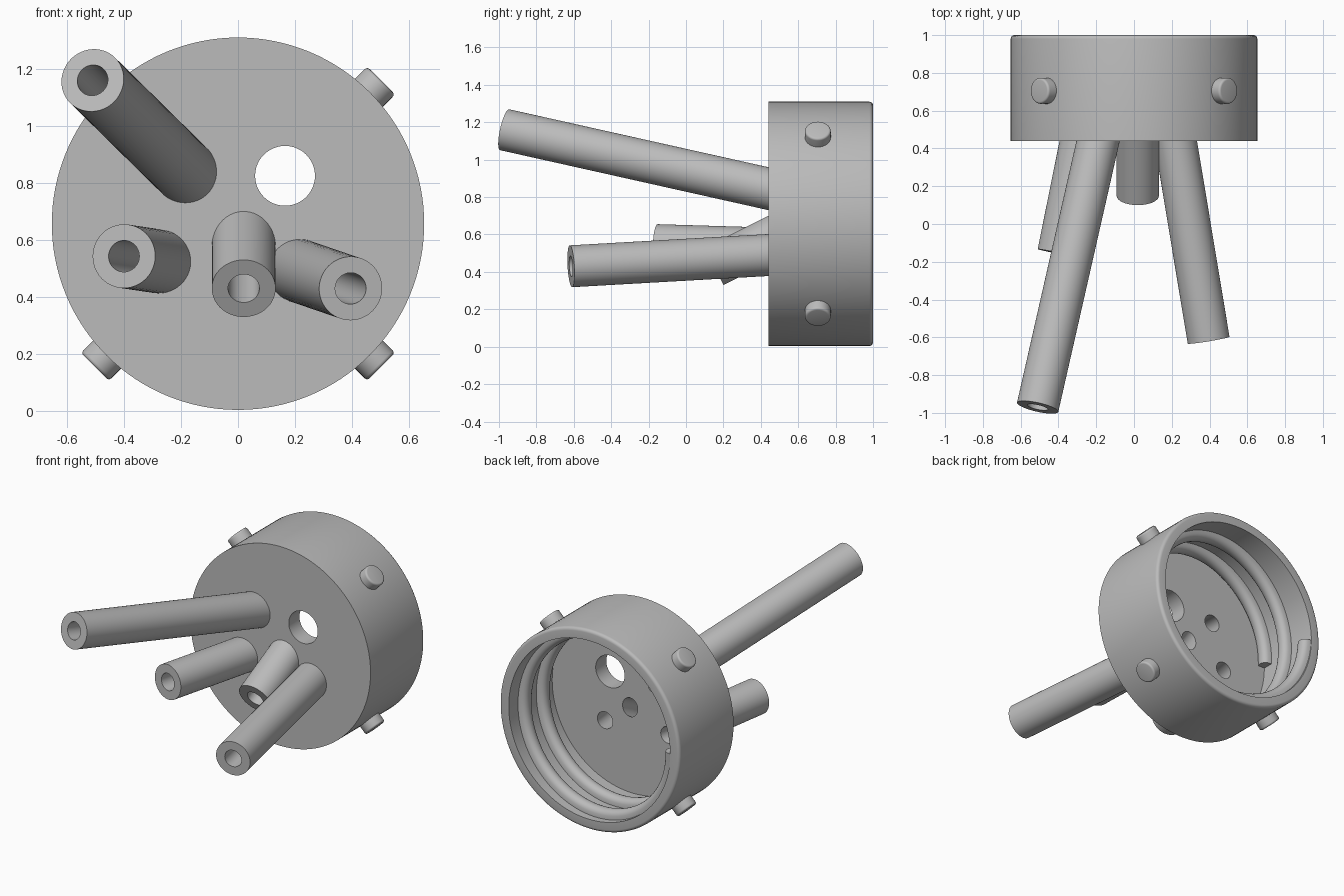
import bpy, bmesh, math
from mathutils import Vector

old = bpy.data.objects.get("Cube")
if old:
    bpy.data.objects.remove(old, do_unlink=True)

grey = bpy.data.materials.new("plain_grey")
grey.use_nodes = True
GREY = (0.5, 0.5, 0.5, 1)
grey.diffuse_color = GREY
grey.node_tree.nodes["Principled BSDF"].inputs["Base Color"].default_value = GREY

CZ, R, INNER = 0.657, 0.653, 0.585      # axis height, outer and inner radius
FRONT, FLOOR, BACK = 0.44, 0.55, 1.0    # depths of the cap
Y_AXIS = Vector((0, 1, 0))


def circle(centre, axis, radius, steps):
    """Points of a circle around an axis."""
    axis = Vector(axis).normalized()
    u = axis.orthogonal().normalized()
    v = axis.cross(u)
    angles = [math.tau * i / steps for i in range(steps)]
    return [Vector(centre) + radius * (u * math.cos(a) + v * math.sin(a)) for a in angles]


def loft(bm, loops):
    """Join closed loops of points with quads; return the vertex rings."""
    rings = [[bm.verts.new(p) for p in loop] for loop in loops]
    for p, q in zip(rings, rings[1:]):
        for k in range(len(p)):
            j = (k + 1) % len(p)
            bm.faces.new((p[k], p[j], q[j], q[k]))
    return rings


def make(name, bm):
    """Finish a mesh: outward normals, smooth walls, crisp edges."""
    bmesh.ops.recalc_face_normals(bm, faces=bm.faces[:])
    bm.normal_update()
    for f in bm.faces:
        f.smooth = True
    for e in bm.edges:
        e.smooth = len(e.link_faces) == 2 and e.calc_face_angle(0) < math.radians(35)
    mesh = bpy.data.meshes.new(name)
    bm.to_mesh(mesh)
    bm.free()
    mesh.materials.append(grey)
    bpy.context.collection.objects.link(bpy.data.objects.new(name, mesh))


def rounded(radius, height, size):
    """Profile points of a rounded outer corner."""
    arc = [math.radians(a) for a in (0, 22, 45, 68, 90)]
    return [(radius + size * (math.cos(a) - 1), height + size * (math.sin(a) - 1)) for a in arc]


def slanted_loop(point, axis, radius, y):
    """Outline of a round bore where it crosses the plane at depth y."""
    return [p + axis * ((y - p.y) / axis.y) for p in circle(point, axis, radius, 48)]


# Angled tubes: tip centre and centre where each meets the front plate
tubes = {
    "upper_tube": ((-0.51, -0.97, 1.16), (-0.19, FRONT, 0.845)),
    "side_tube": ((-0.40, -0.155, 0.543), (-0.28, FRONT, 0.525)),
    "short_tube": ((0.02, 0.15, 0.43), (0.02, FRONT, 0.575)),
    "lower_tube": ((0.395, -0.615, 0.43), (0.22, FRONT, 0.49)),
}
bores = [(Vector((0.165, FRONT, 0.825)), Y_AXIS, 0.105)]    # open hole
for name, (tip, base) in tubes.items():
    tip, base = Vector(tip), Vector(base)
    axis = (base - tip).normalized()
    bores.append((base, axis, 0.055))
    outer_end = slanted_loop(base, axis, 0.112, FRONT + 0.01)
    inner_end = slanted_loop(base, axis, 0.055, FRONT)
    bm = bmesh.new()
    loft(bm, [outer_end, circle(tip, axis, 0.112, 48), circle(tip, axis, 0.055, 48), inner_end])
    make(name, bm)

# Cap: open cup facing the back, with rounded rim and a pierced front plate
bm = bmesh.new()
profile = [(R, FRONT)] + rounded(R, BACK, 0.02) + [(INNER, BACK), (INNER, FLOOR)]
walls = loft(bm, [circle((0, y, CZ), Y_AXIS, r, 128) for r, y in profile])
holes = [loft(bm, [slanted_loop(*bore, y) for y in (FRONT, FLOOR)]) for bore in bores]
for side, wall in ((0, walls[0]), (1, walls[-1])):
    outlines = [wall] + [hole[side] for hole in holes]
    edges = [bm.edges.get((a, b)) for ring in outlines for a, b in zip(ring, ring[1:] + ring[:1])]
    bmesh.ops.triangle_fill(bm, edges=edges, use_beauty=True, normal=Y_AXIS)
make("cap", bm)

# Four round pegs on the rim
for sx, side in ((1, "left"), (-1, "right")):
    for sz, level in ((1, "upper"), (-1, "lower")):
        out = Vector((sx, 0, sz)).normalized()
        foot = Vector((0, 0.705, CZ))
        bm = bmesh.new()
        rings = loft(bm, [circle(foot + out * h, out, r, 40)
                          for r, h in [(0.069, 0.62)] + rounded(0.069, 0.71, 0.012)])
        bm.faces.new(rings[0])
        bm.faces.new(rings[-1])
        make(f"{level}_{side}_peg", bm)

# Internal screw thread: rounded ridge swept along two turns
HALF, DEPTH, BURIED = 0.045, 0.055, 0.02
TURNS, PITCH, STEPS = 2, 0.19, 96
section = [(INNER + BURIED, HALF), (INNER, HALF)]
section += [(INNER - DEPTH * math.sin(t) ** 0.7, HALF * math.cos(t))
            for t in (math.pi * i / 10 for i in range(1, 10))]
section += [(INNER, -HALF), (INNER + BURIED, -HALF)]
loops = []
for i in range(TURNS * STEPS + 1):
    a = math.pi + math.tau * i / STEPS
    y = BACK - HALF - 0.001 - PITCH * i / STEPS
    loops.append([Vector((r * math.cos(a), y + h, CZ + r * math.sin(a))) for r, h in section])
bm = bmesh.new()
rings = loft(bm, loops)
bm.faces.new(rings[0])
bm.faces.new(rings[-1])
make("screw_thread", bm)
